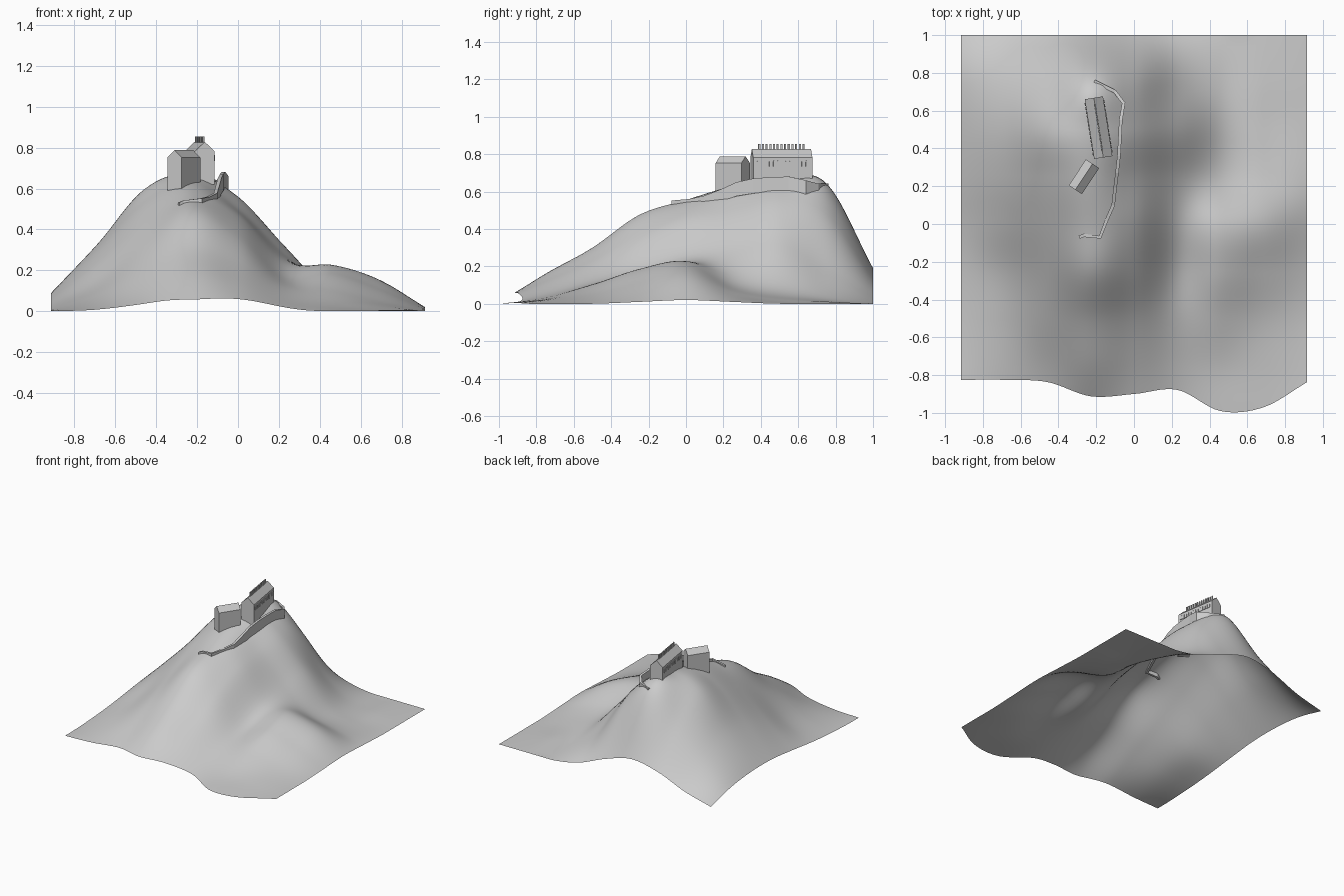
import bpy, bmesh, math
from mathutils import Matrix, Vector

if "Cube" in bpy.data.objects:
    bpy.data.objects.remove(bpy.data.objects["Cube"])

def make(name, verts, faces, matrix=None, smooth=False):
    me = bpy.data.meshes.new(name)
    me.from_pydata(verts, [], faces)
    if matrix:
        me.transform(matrix)
    if smooth:
        for p in me.polygons:
            p.use_smooth = True
    else:
        bm = bmesh.new()
        bm.from_mesh(me)
        bmesh.ops.recalc_face_normals(bm, faces=bm.faces)
        bm.to_mesh(me)
        bm.free()
    me.update()
    ob = bpy.data.objects.new(name, me)
    bpy.context.collection.objects.link(ob)
    return ob

def prism(pts, axis, a, b):
    """Extrude a 2D profile along x or y; returns verts, faces."""
    n = len(pts)
    if axis == 'y':
        v = [(p, t, q) for t in (a, b) for p, q in pts]
    else:
        v = [(t, p, q) for t in (a, b) for p, q in pts]
    f = [tuple(range(n)), tuple(range(2 * n - 1, n - 1, -1))]
    f += [((i + 1) % n, i, n + i, n + (i + 1) % n) for i in range(n)]
    return v, f

def merge(parts):
    V, F = [], []
    for v, f in parts:
        o = len(V)
        V += v
        F += [tuple(i + o for i in x) for x in f]
    return V, F

def spline(vals, t):
    """Catmull-Rom through evenly spaced values, t in 0..1."""
    n = len(vals) - 1
    s = min(max(t, 0), 1) * n
    i = min(int(s), n - 1)
    u = s - i
    p1, p2 = vals[i], vals[i + 1]
    p0 = vals[i - 1] if i > 0 else 2 * p1 - p2
    p3 = vals[i + 2] if i + 2 <= n else 2 * p2 - p1
    return p1 + 0.5 * u * (p2 - p0 + u * (2*p0 - 5*p1 + 4*p2 - p3 + u * (3*(p1 - p2) + p3 - p0)))

# Terrain: heights on a coarse control grid (rows y = -1..1, columns x = -0.915..0.915)
H = [
    [0, -.03, -.03, 0, .02, -.01, 0, 0, 0],
    [0, .025, .075, .16, .12, .05, .03, .02, 0],
    [.01, .08, .20, .30, .23, .115, .10, .05, 0],
    [.03, .14, .32, .475, .37, .165, .185, .11, .01],
    [.06, .24, .435, .555, .465, .24, .225, .155, .02],
    [.085, .31, .535, .63, .50, .275, .12, .06, .01],
    [.085, .325, .595, .675, .56, .315, .085, .02, 0],
    [.06, .24, .45, .645, .48, .185, .035, .01, 0],
    [0, .06, .15, .19, .13, .04, 0, 0, 0],
]
FRONT = [-.825, -.825, -.837, -.912, -.90, -.878, -.99, -.97, -.838]

def height(x, y):
    tx = (x + .915) / 1.83
    return max(0, spline([spline(r, tx) for r in H], (y + 1) / 2))

N = 64
verts = []
for j in range(N + 1):
    for i in range(N + 1):
        x = -.915 + 1.83 * i / N
        yf = max(-1, spline(FRONT, i / N))
        y = yf + (1 - yf) * j / N
        verts.append((x, y, height(x, y)))
W = N + 1
faces = [(j*W + i, j*W + i + 1, (j+1)*W + i + 1, (j+1)*W + i) for j in range(N) for i in range(N)]
make("hillside", verts, faces, smooth=True)

# Gabled buildings
def gable(w, l, base, eave, ridge):
    h = w / 2
    return prism([(-h, base), (h, base), (h, eave), (0, ridge), (-h, eave)], 'y', -l / 2, l / 2)

hall_m = Matrix.Translation((-.1875, .51, 0)) @ Matrix.Rotation(math.radians(9), 4, 'Z')
house_m = Matrix.Translation((-.265, .25, 0)) @ Matrix.Rotation(math.radians(-33.5), 4, 'Z')
make("great_hall", *gable(.098, .32, .62, .782, .828), hall_m)
make("small_house", *gable(.084, .165, .585, .752, .788), house_m)

# Ridge comb on the hall
teeth = [prism([(-.004, .815), (.004, .815), (.004, .855), (-.004, .855)], 'y', y - .005, y + .005)
         for y in [-.12 + .02 * k for k in range(13)]]
make("roof_comb", *merge(teeth), hall_m)

# Arched windows along both long sides
wins = []
for side in (-1, 1):
    for k in range(13):
        c = -.132 + .022 * k
        arch = [(c - .008, .734), (c + .008, .734)]
        arch += [(c + .008 * math.cos(a), .759 + .008 * math.sin(a))
                 for a in [math.pi * s / 4 for s in range(5)]]
        wins.append(prism(arch, 'x', side * .046, side * .053))
make("hall_windows", *merge(wins), hall_m)

# Defensive wall: x, y, bottom z, top z along the path
PATH = [(-.29, -.07, .50, .532), (-.265, -.06, .505, .542), (-.18, -.07, .515, .552),
        (-.145, .02, .525, .56), (-.11, .10, .53, .578), (-.10, .19, .55, .613),
        (-.09, .27, .575, .65), (-.08, .36, .59, .67), (-.075, .45, .60, .677),
        (-.07, .55, .60, .68), (-.055, .64, .582, .66), (-.10, .70, .575, .642),
        (-.21, .755, .595, .644)]
v = []
for i, (x, y, b, t) in enumerate(PATH):
    p, q = PATH[max(i - 1, 0)], PATH[min(i + 1, len(PATH) - 1)]
    d = Vector((q[0] - p[0], q[1] - p[1])).normalized() * .009
    v += [(x + d.y, y - d.x, b), (x + d.y, y - d.x, t), (x - d.y, y + d.x, t), (x - d.y, y + d.x, b)]
f = [(0, 1, 2, 3), tuple(len(v) - 1 - k for k in range(4))]
for i in range(len(PATH) - 1):
    a = 4 * i
    f += [(a + (k + 1) % 4, a + k, a + 4 + k, a + 4 + (k + 1) % 4) for k in range(4)]
make("ridge_wall", v, f)
